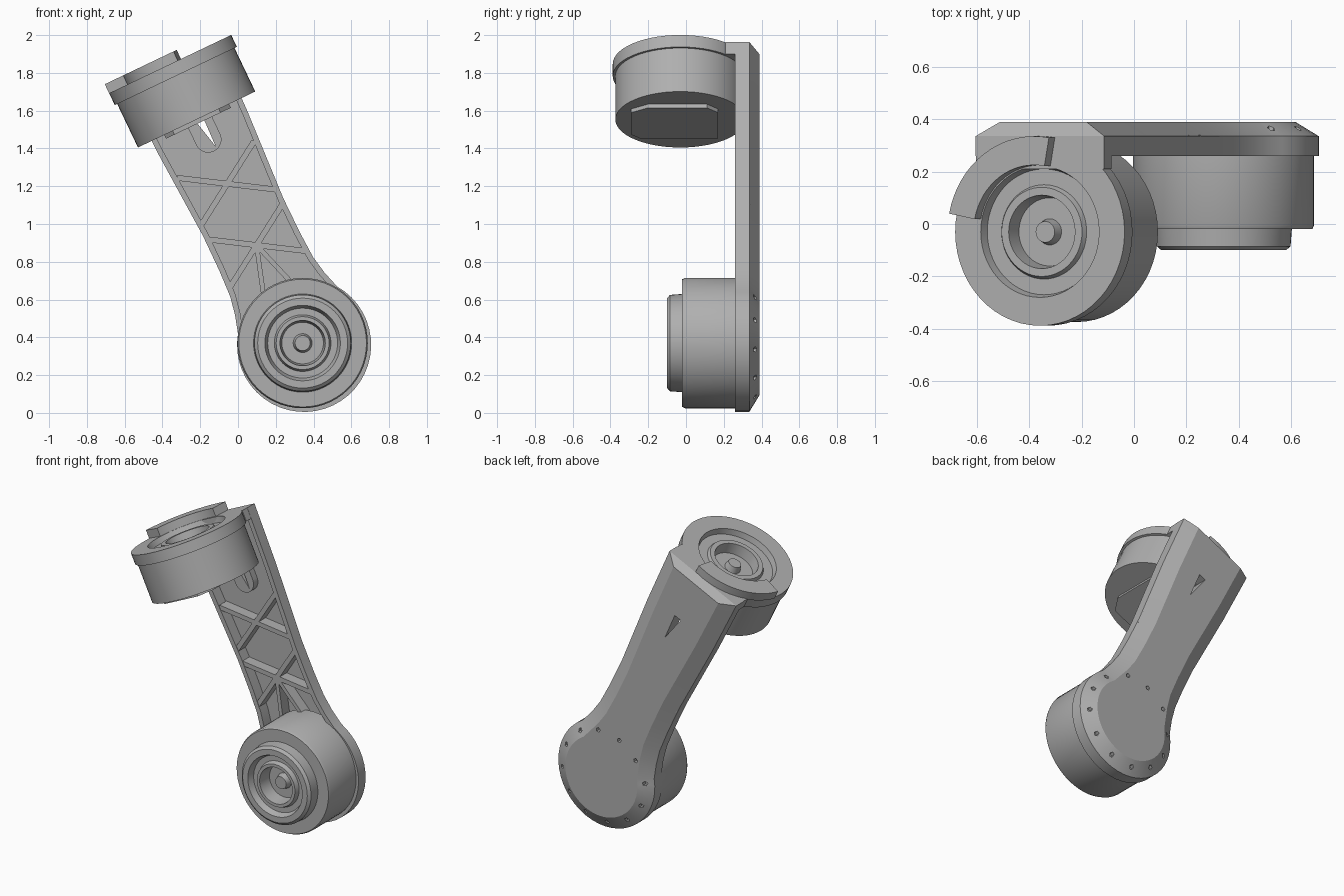
import bpy, bmesh, math
from mathutils import Matrix

cube = bpy.data.objects.get("Cube")
if cube:
    bpy.data.objects.remove(cube, do_unlink=True)

# One flat grey for everything
grey = bpy.data.materials.new("plain_grey")
grey.use_nodes = True
COLOUR = (0.43, 0.43, 0.43, 1)
grey.diffuse_color = COLOUR
grey.node_tree.nodes["Principled BSDF"].inputs["Base Color"].default_value = COLOUR

# Parts are built upright around the lower hub, then leaned over together
LEAN = Matrix.Translation((0.35, 0, 0.36)) @ Matrix.Rotation(math.radians(-25.5), 4, 'Y')
FRONT, FLOOR, BACK = 0.26, 0.335, 0.39
TOP = 1.647
parts = []


def loft(name, loops):
    """Bridge equal-length loops of points and cap both ends."""
    bm = bmesh.new()
    rings = [[bm.verts.new(p) for p in loop] for loop in loops]
    n = len(rings[0])
    for a, b in zip(rings, rings[1:]):
        for i in range(n):
            j = (i + 1) % n
            bm.faces.new((a[i], a[j], b[j], b[i]))
    bm.faces.new(rings[0])
    bm.faces.new(rings[-1])
    bmesh.ops.recalc_face_normals(bm, faces=bm.faces)
    mesh = bpy.data.meshes.new(name)
    bm.to_mesh(mesh)
    bm.free()
    mesh.materials.append(grey)
    ob = bpy.data.objects.new(name, mesh)
    ob.matrix_world = LEAN
    bpy.context.collection.objects.link(ob)
    parts.append(ob)
    return ob


def at_depth(points, y):
    return [(u, y, v) for u, v in points]


def at_height(points, v):
    return [(u, y, v) for u, y in points]


def arc(radius, start, end, steps, cu=0, cv=0):
    angles = [math.radians(start + (end - start) * i / steps) for i in range(steps + 1)]
    return [(cu + radius * math.cos(a), cv + radius * math.sin(a)) for a in angles]


def circle(radius, cu=0, cv=0, steps=56):
    return arc(radius, 0, 360, steps, cu, cv)[:-1]


def outline(inset):
    """Arm silhouette: round foot, waist, slightly flared head."""
    right = arc(0.355 - inset, -90, 35, 16)
    right += [(u - inset, v) for u, v in
              ((0.262, 0.3), (0.243, 0.4), (0.236, 0.55), (0.235, 0.75), (0.262, 1.25))]
    right.append((0.272 - inset, TOP - min(inset, 0.03)))
    return right + [(-u, v) for u, v in reversed(right[1:])]


# Arm: chamfered back, rim wall and a recessed front floor
arm = loft("arm", [at_depth(outline(0.09), BACK), at_depth(outline(0), FLOOR),
                   at_depth(outline(0), FRONT), at_depth(outline(0.03), FRONT),
                   at_depth(outline(0.03), FLOOR)])


# Crossed stiffening ribs in the recess
def rib(name, a, b, width=0.03):
    du, dv = b[0] - a[0], b[1] - a[1]
    k = width / 2 / math.hypot(du, dv)
    pu, pv = -dv * k, du * k
    pts = [(a[0] + pu, a[1] + pv), (b[0] + pu, b[1] + pv),
           (b[0] - pu, b[1] - pv), (a[0] - pu, a[1] - pv)]
    loft(name, [at_depth(pts, FRONT + 0.003), at_depth(pts, FLOOR + 0.005)])


for level, centre in (("upper", 0.945), ("lower", 0.585)):
    for tag, s in (("rising", 1), ("falling", -1)):
        rib(f"{level}_{tag}_rib", (-0.225, centre - 0.142 * s), (0.225, centre + 0.142 * s))
for tag, s in (("right", -1), ("left", 1)):
    rib(f"foot_rib_{tag}", (0, 0.585), (0.09 * s, 0.3), 0.025)

# Rounded boss around the slot
boss_shape = arc(0.07, 180, 360, 10, 0.01, 1.2) + [(0.08, 1.36), (-0.06, 1.36)]
boss = loft("slot_boss", [at_depth(boss_shape, FRONT + 0.03), at_depth(boss_shape, FLOOR + 0.005)])


# Cutters: tapered slot and a ring of screw holes
def cut(target, cutter):
    mod = target.modifiers.new("cut", 'BOOLEAN')
    mod.operation = 'DIFFERENCE'
    mod.solver = 'EXACT'
    mod.object = cutter
    bpy.context.view_layer.update()
    bpy.context.view_layer.objects.active = target
    bpy.ops.object.modifier_apply(modifier=mod.name)


def discard(cutter):
    parts.remove(cutter)
    bpy.data.objects.remove(cutter, do_unlink=True)


slot_shape = [(0.03, 1.15), (0.036, 1.33), (-0.012, 1.33)]
slot = loft("slot_cutter", [at_depth(slot_shape, 0.2), at_depth(slot_shape, 0.5)])
slot.hide_render = True
cut(arm, slot)
cut(boss, slot)
discard(slot)
for u, v in circle(0.305, steps=12):
    hole_shape = circle(0.015, u, v, 5)
    hole = loft("hole_cutter", [at_depth(hole_shape, 0.345), at_depth(hole_shape, 0.45)])
    hole.hide_render = True
    cut(arm, hole)
    discard(hole)

# Lower hub: drum with a raised stepped collar facing forward
lower = [(0.345, 0.3), (0.345, -0.005), (0.338, -0.02), (0.26, -0.02), (0.255, -0.085),
         (0.238, -0.1), (0.2, -0.1), (0.185, -0.06), (0.15, -0.06), (0.14, -0.09),
         (0.12, -0.09), (0.11, 0), (0.05, 0), (0.04, -0.04)]
loft("lower_hub", [at_depth(circle(r, -0.003, 0.012), y) for r, y in lower])

# Upper hub: drum with flange and a stepped recess facing up
HUB_Y = -0.03
upper = [(0.344, 1.322), (0.344, 1.577), (0.358, 1.577), (0.358, TOP), (0.25, TOP),
         (0.24, 1.61), (0.18, 1.61), (0.17, 1.63), (0.14, 1.63), (0.13, 1.56),
         (0.05, 1.56), (0.04, 1.6)]
loft("upper_hub", [at_height(circle(r, 0, HUB_Y), v) for r, v in upper])

# Shoulder joining the flange to the arm
shoulder = [(-0.27, 0.21), (0.27, 0.21), (0.27, FLOOR), (-0.27, FLOOR)]
loft("flange_shoulder", [at_height(shoulder, 1.577), at_height(shoulder, TOP)])

# Raised curved lip on the flange
lip = arc(0.365, 80, 169, 16, 0, HUB_Y) + arc(0.255, 169, 80, 16, 0, HUB_Y)
loft("flange_lip", [at_height(lip, TOP - 0.005), at_height(lip, 1.7)])

# Bevelled pad under the upper hub
pad = [(-0.19, -0.24), (-0.14, -0.29), (0.13, -0.29), (0.19, -0.2),
       (0.19, 0.11), (0.13, 0.17), (-0.19, 0.17)]
loft("hub_pad", [at_height(pad, 1.3), at_height(pad, 1.33)])

# Smooth the round surfaces, keep the edges crisp
bpy.ops.object.select_all(action='DESELECT')
for ob in parts:
    ob.select_set(True)
bpy.context.view_layer.objects.active = arm
bpy.ops.object.shade_smooth_by_angle(angle=math.radians(25))
